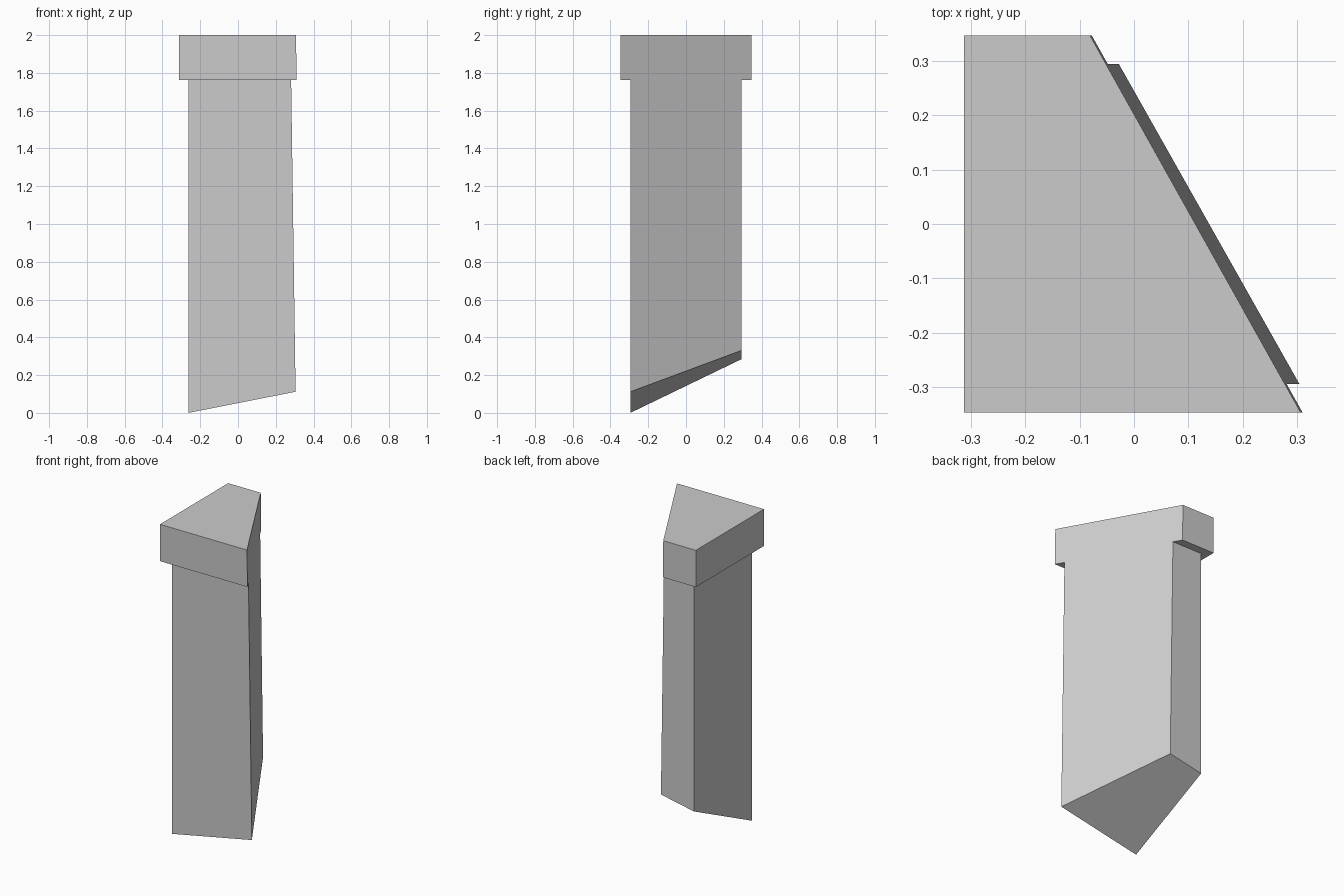
import bpy
import bmesh
from mathutils import Vector

cube = bpy.data.objects.get("Cube")
if cube:
    bpy.data.objects.remove(cube, do_unlink=True)

stone = bpy.data.materials.new("grey_stone")
stone.use_nodes = True
stone.diffuse_color = (0.6, 0.6, 0.6, 1)
stone.node_tree.nodes["Principled BSDF"].inputs["Base Color"].default_value = (0.6, 0.6, 0.6, 1)

# Cutting planes (point, outward normal): slanted side face and sloping foot
SIDE = (Vector((0.1416, 0, 0)), Vector((1, 0.559, 0.0143)))
FOOT = (Vector((-0.263, -0.295, 0)), Vector((0.197, 0.483, -1)))


def cut_block(name, low, high, planes):
    """Box between two corners, trimmed flat by each plane."""
    bm = bmesh.new()
    bmesh.ops.create_cube(bm, size=1)
    low, high = Vector(low), Vector(high)
    for v in bm.verts:
        v.co = (low + high) / 2 + v.co * (high - low)
    for point, normal in planes:
        geom = bm.verts[:] + bm.edges[:] + bm.faces[:]
        cut = bmesh.ops.bisect_plane(bm, geom=geom, plane_co=point,
                                     plane_no=normal.normalized(), clear_outer=True)
        edges = [e for e in cut["geom_cut"] if isinstance(e, bmesh.types.BMEdge)]
        bmesh.ops.contextual_create(bm, geom=edges)
    bmesh.ops.recalc_face_normals(bm, faces=bm.faces[:])
    mesh = bpy.data.meshes.new(name)
    bm.to_mesh(mesh)
    bm.free()
    mesh.materials.append(stone)
    obj = bpy.data.objects.new(name, mesh)
    bpy.context.collection.objects.link(obj)
    return obj


# Overhanging cap, flush with the shaft on the slanted side
cut_block("cap", (-0.313, -0.347, 1.763), (0.5, 0.347, 2), [SIDE])

# Tall shaft with an angled foot
cut_block("shaft", (-0.263, -0.295, -0.2), (0.5, 0.295, 1.763), [SIDE, FOOT])
